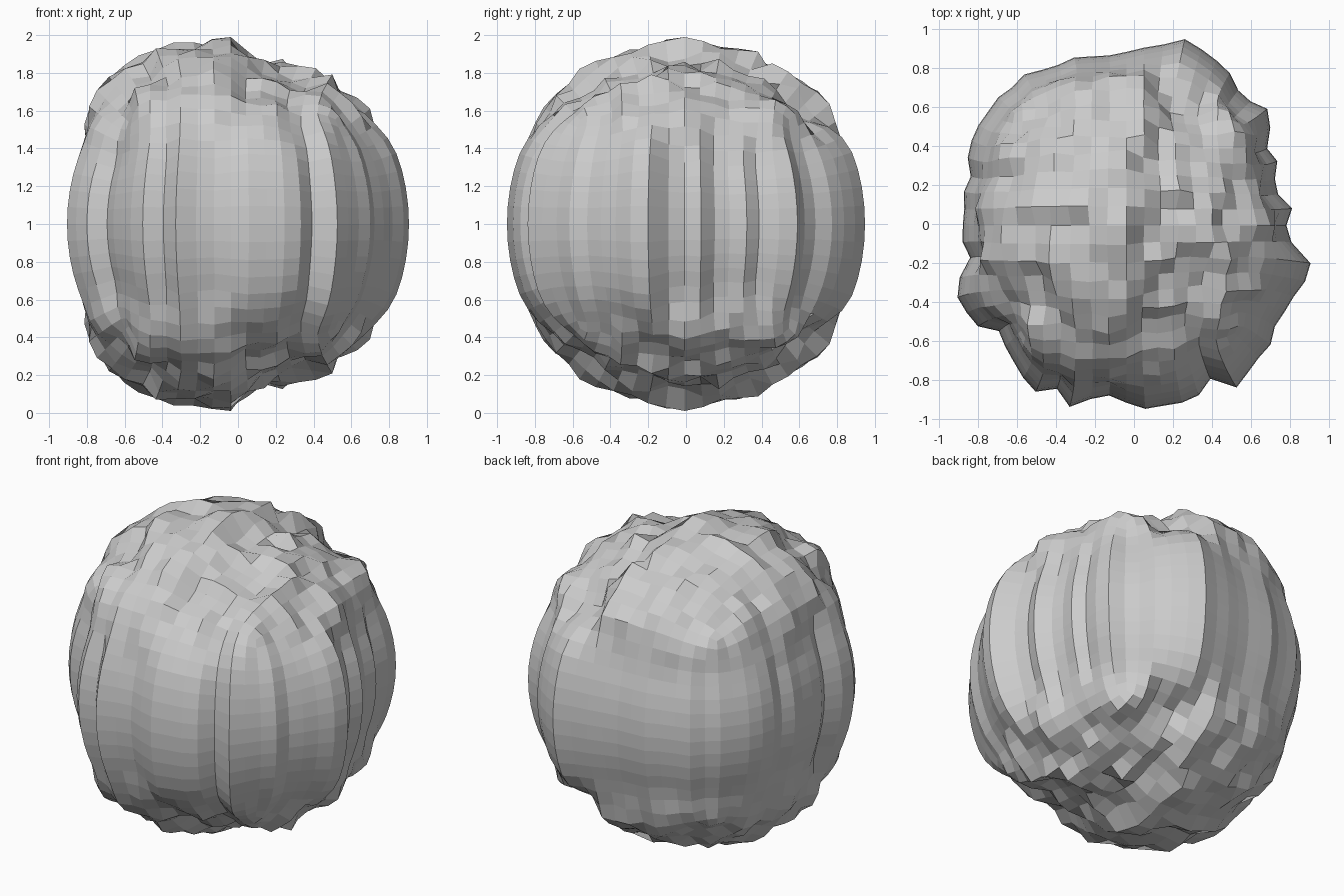
import bpy
import math
from mathutils import Vector, noise

if "Cube" in bpy.data.objects:
    bpy.data.objects.remove(bpy.data.objects["Cube"], do_unlink=True)

# Ridge radii in hundredths, counter-clockwise around the waist from +x
RIDGES = [82, 86, 80, 80, 85, 82, 89, 94, 90, 90, 95, 97, 99, 101, 95, 92,
          89, 88, 89, 91, 90, 91, 94, 92, 93, 92, 92, 91, 89, 84, 86, 84,
          84, 85, 82, 90, 95, 94, 93, 85, 88, 91, 95, 98, 91, 99, 91, 88,
          91, 95, 95, 96, 96, 89, 101, 98, 96, 96, 92, 93, 94, 97, 97, 85]


def smoothstep(low, high, value):
    t = min(max((value - low) / (high - low), 0), 1)
    return t * t * (3 - 2 * t)


def ridge_radius(angle):
    step = (angle / math.tau * len(RIDGES)) % len(RIDGES)
    first = int(step)
    mix = step - first
    second = (first + 1) % len(RIDGES)
    return (RIDGES[first % len(RIDGES)] * (1 - mix) + RIDGES[second] * mix) / 100


def bump(x, y):
    """Height of the rough surface, depending on x and y only."""
    angle = math.atan2(y, x)
    waist = 0.886 + 0.024 * abs(math.sin(2 * angle))
    side = ridge_radius(angle) - waist
    # The crown drops in a step to the left of the middle, then rises again
    crown = 0.08 - 0.1 * smoothstep(-0.02, 0.17, x - 0.1 * y)
    crown += 0.04 * smoothstep(0.35, 0.5, x) - 0.04 * smoothstep(0.55, 0.75, -x)
    crown += 0.085 * noise.noise(Vector((x * 8.3 + 4.7, y * 8.3 + 2.3, 0.5)))
    blend = smoothstep(0.76, 0.94, math.hypot(x, y) / waist)
    return side * blend + crown * (1 - blend)


# Rounded body from a subdivided cube
bpy.ops.mesh.primitive_cube_add(size=2.11)
rock = bpy.context.object
rock.name = "rough_boulder"
subdivision = rock.modifiers.new("rounding", 'SUBSURF')
subdivision.levels = 4
bpy.ops.object.modifier_apply(modifier=subdivision.name)

# Push the surface in and out, the same above and below, with worn-down peaks
verts = rock.data.vertices
for v in verts:
    v.co += v.co.normalized() * bump(v.co.x, v.co.y)
    v.co.z = min(max(v.co.z, -1), 1)

# Centre the body and stand it on the ground
middle = Vector([(min(v.co[i] for v in verts) + max(v.co[i] for v in verts)) / 2
                 for i in range(3)])
for v in verts:
    v.co += Vector((0, 0, 1)) - middle

# Plain flat-shaded stone
stone = bpy.data.materials.new("stone_grey")
stone.use_nodes = True
grey = (0.6, 0.6, 0.6, 1)
stone.diffuse_color = grey
stone.node_tree.nodes["Principled BSDF"].inputs["Base Color"].default_value = grey
rock.data.materials.append(stone)
bpy.ops.object.shade_flat()
